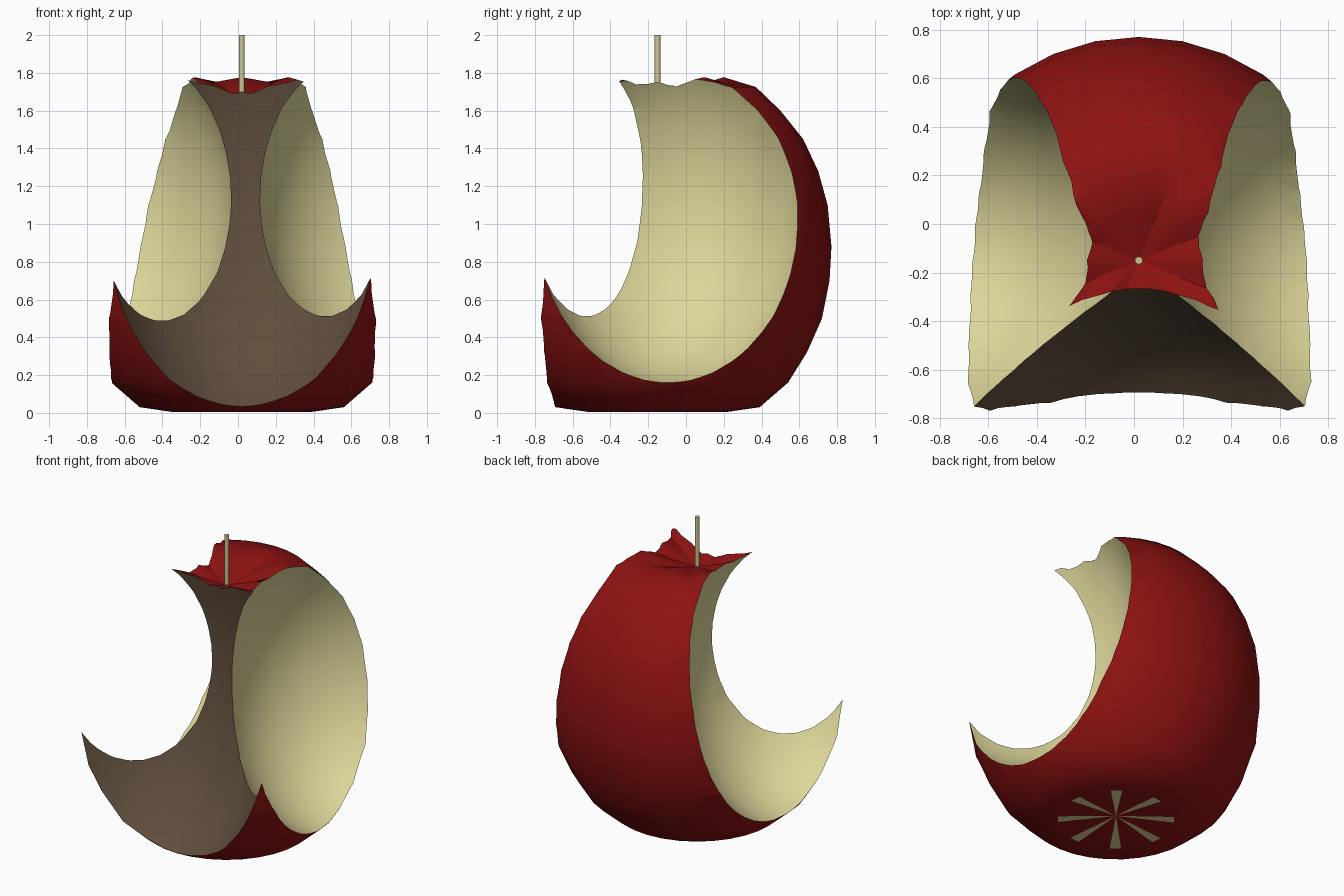
import bpy, bmesh, math

if "Cube" in bpy.data.objects:
    bpy.data.objects.remove(bpy.data.objects["Cube"])

CX, CY = 0.02, -0.15   # axis of the fruit


def material(name, rgb):
    m = bpy.data.materials.new(name)
    m.diffuse_color = (*rgb, 1)
    m.use_nodes = True
    m.node_tree.nodes["Principled BSDF"].inputs["Base Color"].default_value = m.diffuse_color
    return m


skin = material("red_skin", (0.27, 0.006, 0.006))
flesh = material("pale_flesh", (0.72, 0.67, 0.32))
brown = material("browned_flesh", (0.115, 0.075, 0.045))
wood = material("stem_wood", (0.60, 0.56, 0.29))
FRUIT_MATS = [skin, flesh, brown]


def add_object(name, bm, mats):
    bmesh.ops.triangulate(bm, faces=bm.faces[:])
    bmesh.ops.recalc_face_normals(bm, faces=bm.faces[:])
    me = bpy.data.meshes.new(name)
    bm.to_mesh(me)
    bm.free()
    ob = bpy.data.objects.new(name, me)
    bpy.context.collection.objects.link(ob)
    for m in mats:
        me.materials.append(m)
    return ob


def activate(ob):
    bpy.ops.object.select_all(action='DESELECT')
    ob.select_set(True)
    bpy.context.view_layer.objects.active = ob


# Fruit body: revolved profile (radius, height), creased near the top dimple
profile = [(0.36, 0.004), (0.54, 0.03), (0.69, 0.16), (0.79, 0.32), (0.87, 0.5),
           (0.91, 0.7), (0.92, 0.88), (0.90, 1.1), (0.85, 1.28), (0.77, 1.45),
           (0.65, 1.6), (0.52, 1.725), (0.35, 1.765), (0.20, 1.72)]
SEG = 32
bm = bmesh.new()
rings = []
for k, (r, z) in enumerate(profile):
    ring = []
    for i in range(SEG):
        a = 2 * math.pi * i / SEG
        wave = 0.012 * math.cos(8 * a) if k in (12, 13) else 0
        ring.append(bm.verts.new((CX + r * math.cos(a), CY + r * math.sin(a), z + wave)))
    rings.append(ring)
bottom = bm.verts.new((CX, CY, 0.03))
top = bm.verts.new((CX, CY, 1.66))
for i in range(SEG):
    j = (i + 1) % SEG
    for lo, hi in zip(rings, rings[1:]):
        bm.faces.new((lo[i], lo[j], hi[j], hi[i]))
    bm.faces.new((rings[-1][i], rings[-1][j], top))
    f = bm.faces.new((rings[0][j], rings[0][i], bottom))
    f.material_index = 1 if i % 4 == 0 else 0   # pale star underneath
body = add_object("fruit_body", bm, FRUIT_MATS)


# Bites: stretched spheres cut from both sides and the front
def bite(name, centre, radius, height, mat_index):
    bm = bmesh.new()
    bmesh.ops.create_uvsphere(bm, u_segments=40, v_segments=24, radius=1)
    for v in bm.verts:
        v.co = (centre[0] + v.co.x * radius, centre[1] + v.co.y * radius,
                centre[2] + v.co.z * height)
    for f in bm.faces:
        f.material_index = mat_index
    cutter = add_object(name, bm, FRUIT_MATS)
    cutter.hide_render = True
    activate(body)
    mod = body.modifiers.new(name, 'BOOLEAN')
    mod.operation = 'DIFFERENCE'
    mod.solver = 'MANIFOLD'
    mod.object = cutter
    bpy.context.view_layer.update()
    bpy.ops.object.modifier_apply(modifier=mod.name)
    bpy.data.objects.remove(cutter)


bite("right_bite", (0.85, -0.085, 1.12), 0.75, 0.98, 1)
bite("left_bite", (-0.77, -0.085, 1.12), 0.75, 0.98, 1)
bite("front_bite", (0.02, -1.03, 1.26), 0.81, 1.35, 2)
activate(body)
bpy.ops.object.shade_smooth_by_angle(angle=math.radians(35))

# Stem
bpy.ops.mesh.primitive_cylinder_add(vertices=10, radius=0.016, depth=0.36,
                                    location=(CX, CY, 1.82))
stem = bpy.context.object
stem.name = "stem"
stem.data.materials.append(wood)
bpy.ops.object.shade_smooth_by_angle(angle=math.radians(40))
